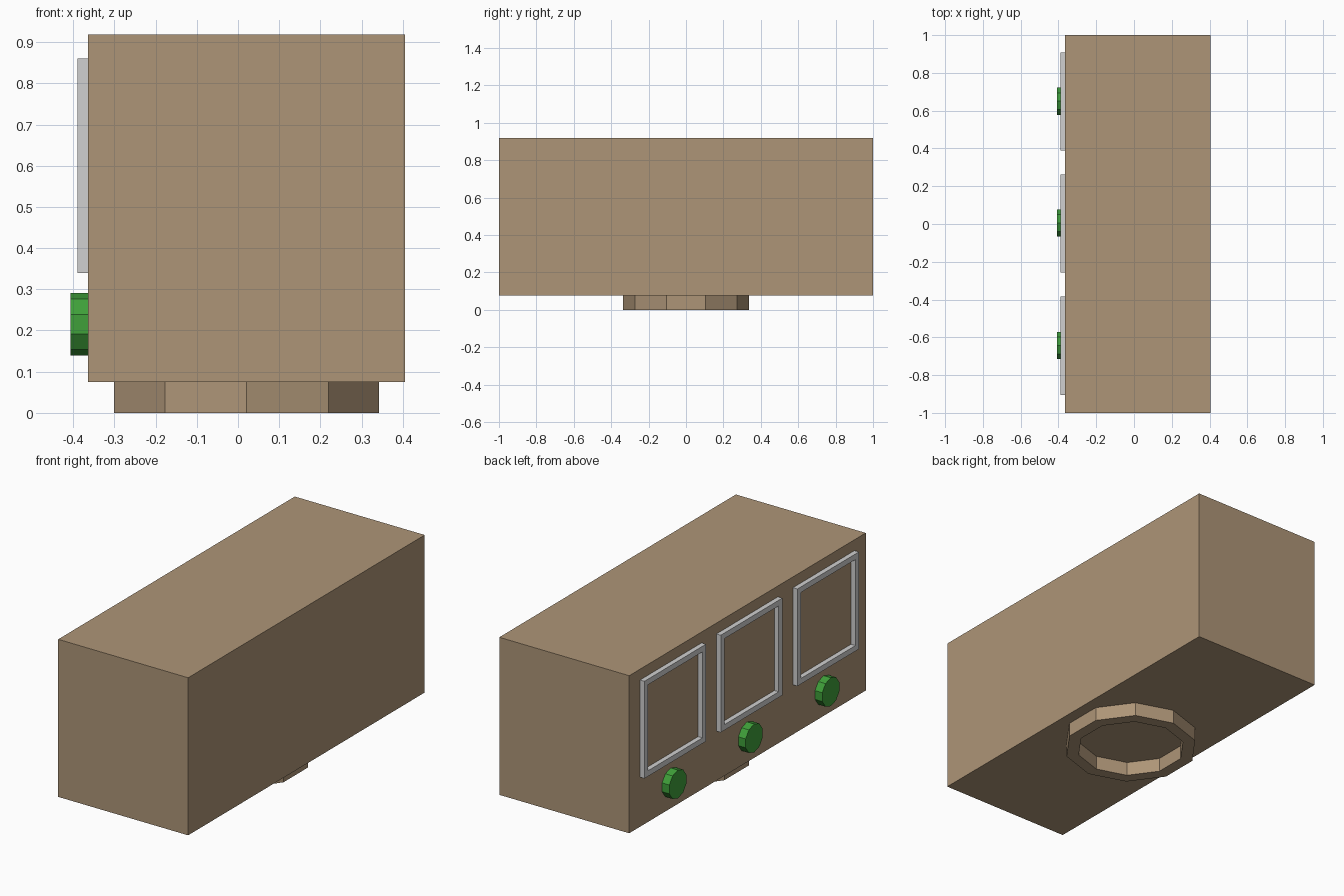
import bpy, bmesh, math
from mathutils import Matrix, Vector

cube = bpy.data.objects.get("Cube")
if cube:
    bpy.data.objects.remove(cube, do_unlink=True)


def material(name, rgb):
    mat = bpy.data.materials.new(name)
    mat.use_nodes = True
    mat.diffuse_color = (*rgb, 1)
    mat.node_tree.nodes["Principled BSDF"].inputs["Base Color"].default_value = (*rgb, 1)
    return mat


TAN = material("tan", (0.42, 0.30, 0.185))
GREY = material("light grey", (0.63, 0.63, 0.63))
GREEN = material("green", (0.05, 0.35, 0.042))


def add_object(name, bm, mat):
    bmesh.ops.recalc_face_normals(bm, faces=bm.faces[:])
    mesh = bpy.data.meshes.new(name)
    bm.to_mesh(mesh)
    bm.free()
    mesh.materials.append(mat)
    obj = bpy.data.objects.new(name, mesh)
    bpy.context.collection.objects.link(obj)
    return obj


def box(name, low, high, mat):
    low, high = Vector(low), Vector(high)
    bm = bmesh.new()
    bmesh.ops.create_cube(bm, size=1)
    bmesh.ops.scale(bm, vec=high - low, verts=bm.verts)
    bmesh.ops.translate(bm, vec=(low + high) / 2, verts=bm.verts)
    return add_object(name, bm, mat)


def hollow(name, outer, inner, depth, mat):
    """Extrude the band between two matching loops of points."""
    bm = bmesh.new()
    a = [bm.verts.new(p) for p in outer]
    b = [bm.verts.new(p) for p in inner]
    n = len(a)
    band = [bm.faces.new((a[i], a[(i + 1) % n], b[(i + 1) % n], b[i])) for i in range(n)]
    ext = bmesh.ops.extrude_face_region(bm, geom=band, use_keep_orig=True)
    moved = [g for g in ext["geom"] if isinstance(g, bmesh.types.BMVert)]
    bmesh.ops.translate(bm, vec=depth, verts=moved)
    return add_object(name, bm, mat)


def ring_points(radius, x, sides=10):
    steps = [math.tau * (i / sides) for i in range(sides)]
    return [(x + radius * math.sin(t), radius * math.cos(t), 0) for t in steps]


def frame_points(y, z, half, x):
    return [(x, y + sy * half, z + sz * half) for sy, sz in ((-1, -1), (1, -1), (1, 1), (-1, 1))]


# Main body
SIDE = -0.364
box("body", (SIDE, -1, 0.075), (0.405, 1, 0.918), TAN)

# Ten-sided ring foot
hollow("base_ring", ring_points(0.338, 0.021), ring_points(0.274, 0.021), (0, 0, 0.075), TAN)

# Three square frames, each with a round knob below
for label, y in (("back", 0.648), ("middle", 0.003), ("front", -0.645)):
    hollow(label + "_frame", frame_points(y, 0.6, 0.26, SIDE),
           frame_points(y, 0.6, 0.23, SIDE), (-0.026, 0, 0), GREY)
    bm = bmesh.new()
    bmesh.ops.create_cone(bm, cap_ends=True, segments=10, radius1=0.076, radius2=0.076, depth=0.043)
    # Turn the axis to x with a corner pointing along y
    bmesh.ops.rotate(bm, matrix=Matrix.Rotation(math.pi / 2, 3, "Z"), verts=bm.verts)
    bmesh.ops.rotate(bm, matrix=Matrix.Rotation(math.pi / 2, 3, "Y"), verts=bm.verts)
    bmesh.ops.translate(bm, vec=(SIDE - 0.0215, y + 0.002, 0.215), verts=bm.verts)
    add_object(label + "_knob", bm, GREEN)
